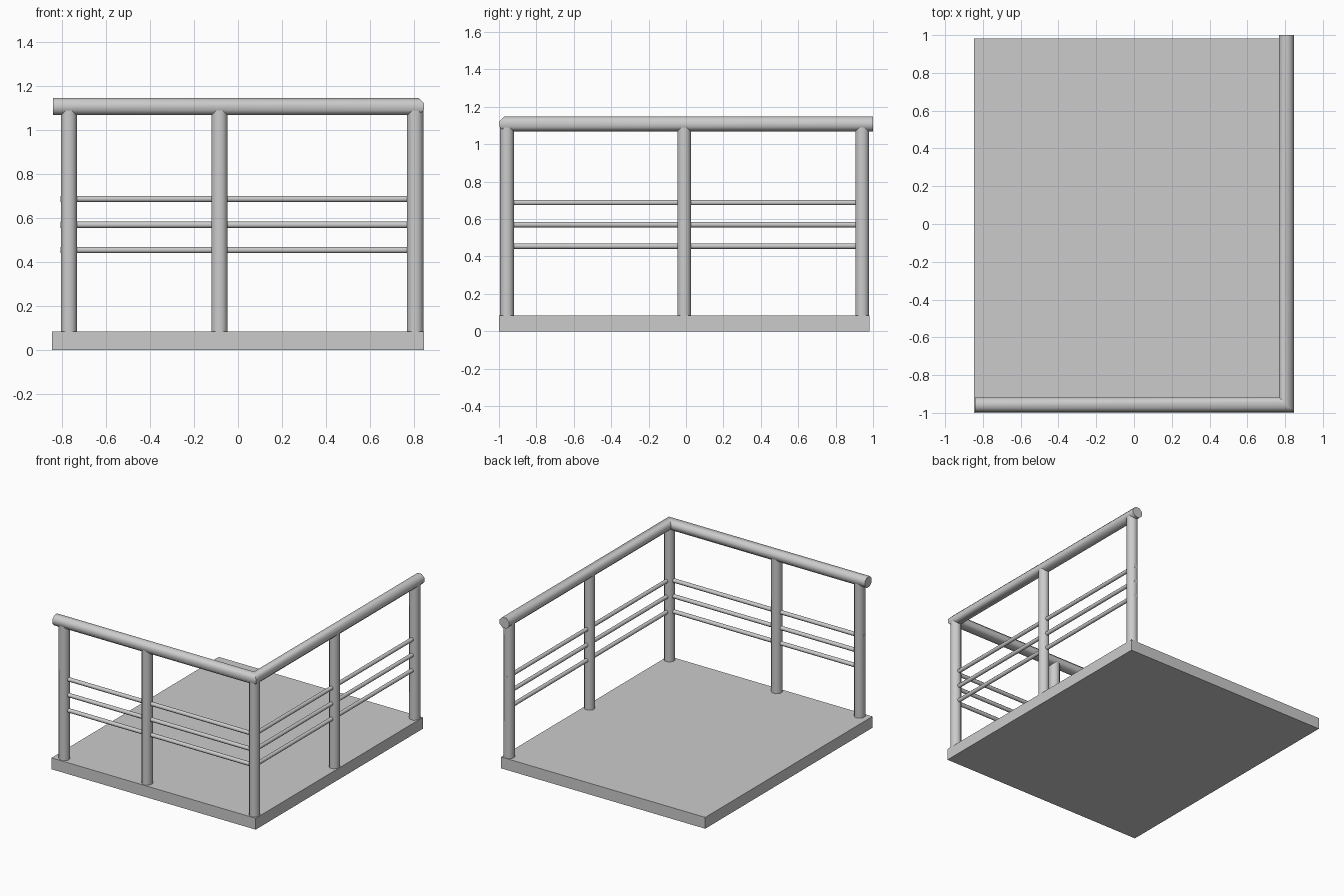
import bpy, bmesh
from math import pi, cos, sin, radians
from mathutils import Vector

if "Cube" in bpy.data.objects:
    bpy.data.objects.remove(bpy.data.objects["Cube"])

SIDES = 8
RAIL_X, RAIL_Y = 0.807, -0.957   # centre lines of the right and front railings


def finish(name, bm):
    bmesh.ops.recalc_face_normals(bm, faces=bm.faces)
    mesh = bpy.data.meshes.new(name)
    bm.to_mesh(mesh)
    bm.free()
    ob = bpy.data.objects.new(name, mesh)
    bpy.context.collection.objects.link(ob)
    return ob


def smooth(ob):
    bpy.ops.object.select_all(action='DESELECT')
    ob.select_set(True)
    bpy.context.view_layer.objects.active = ob
    bpy.ops.object.shade_smooth_by_angle(angle=radians(50))


def profile(width):
    # Octagon with flat top and sides, measured across the flats
    r = width / 2 / cos(pi / SIDES)
    return [(r * cos(2 * pi * (i + .5) / SIDES), r * sin(2 * pi * (i + .5) / SIDES))
            for i in range(SIDES)]


def loft(name, rings):
    bm = bmesh.new()
    vs = [[bm.verts.new(p) for p in ring] for ring in rings]
    for a, b in zip(vs, vs[1:]):
        for i in range(SIDES):
            j = (i + 1) % SIDES
            bm.faces.new((a[i], a[j], b[j], b[i]))
    bm.faces.new(vs[0])
    bm.faces.new(vs[-1])
    ob = finish(name, bm)
    smooth(ob)
    return ob


def tube(name, start, end, width):
    a, b = Vector(start), Vector(end)
    q = (b - a).to_track_quat('Z', 'Y')
    pts = [q @ Vector((u, v, 0)) for u, v in profile(width)]
    loft(name, [[a + p for p in pts], [b + p for p in pts]])


# Platform
bm = bmesh.new()
bmesh.ops.create_cube(bm, size=1)
bmesh.ops.scale(bm, vec=(1.694, 1.982, 0.085), verts=bm.verts)
bmesh.ops.translate(bm, vec=(0, -0.009, 0.0425), verts=bm.verts)
finish("platform", bm)

# L-shaped handrail with a mitred corner
oct_ = profile(0.078)
zc = 1.108
loft("handrail", [
    [(-0.842, RAIL_Y - u, zc + v) for u, v in oct_],
    [(RAIL_X + u, RAIL_Y - u, zc + v) for u, v in oct_],
    [(RAIL_X + u, 1.0, zc + v) for u, v in oct_]])

# Posts
posts = {"front_left_post": (-0.77, RAIL_Y), "front_middle_post": (-0.084, RAIL_Y),
         "corner_post": (RAIL_X, RAIL_Y), "right_middle_post": (RAIL_X, -0.01),
         "right_back_post": (RAIL_X, 0.942)}
for name, (x, y) in posts.items():
    tube(name, (x, y, 0.08), (x, y, 1.1), 0.073)

# Horizontal bars, passing through the posts to the outer faces
for i, z in enumerate((0.455, 0.57, 0.688)):
    tube(f"front_bar_{i + 1}", (-0.807, RAIL_Y, z), (RAIL_X, RAIL_Y, z), 0.028)
    tube(f"right_bar_{i + 1}", (RAIL_X, RAIL_Y, z), (RAIL_X, 0.979, z), 0.028)
